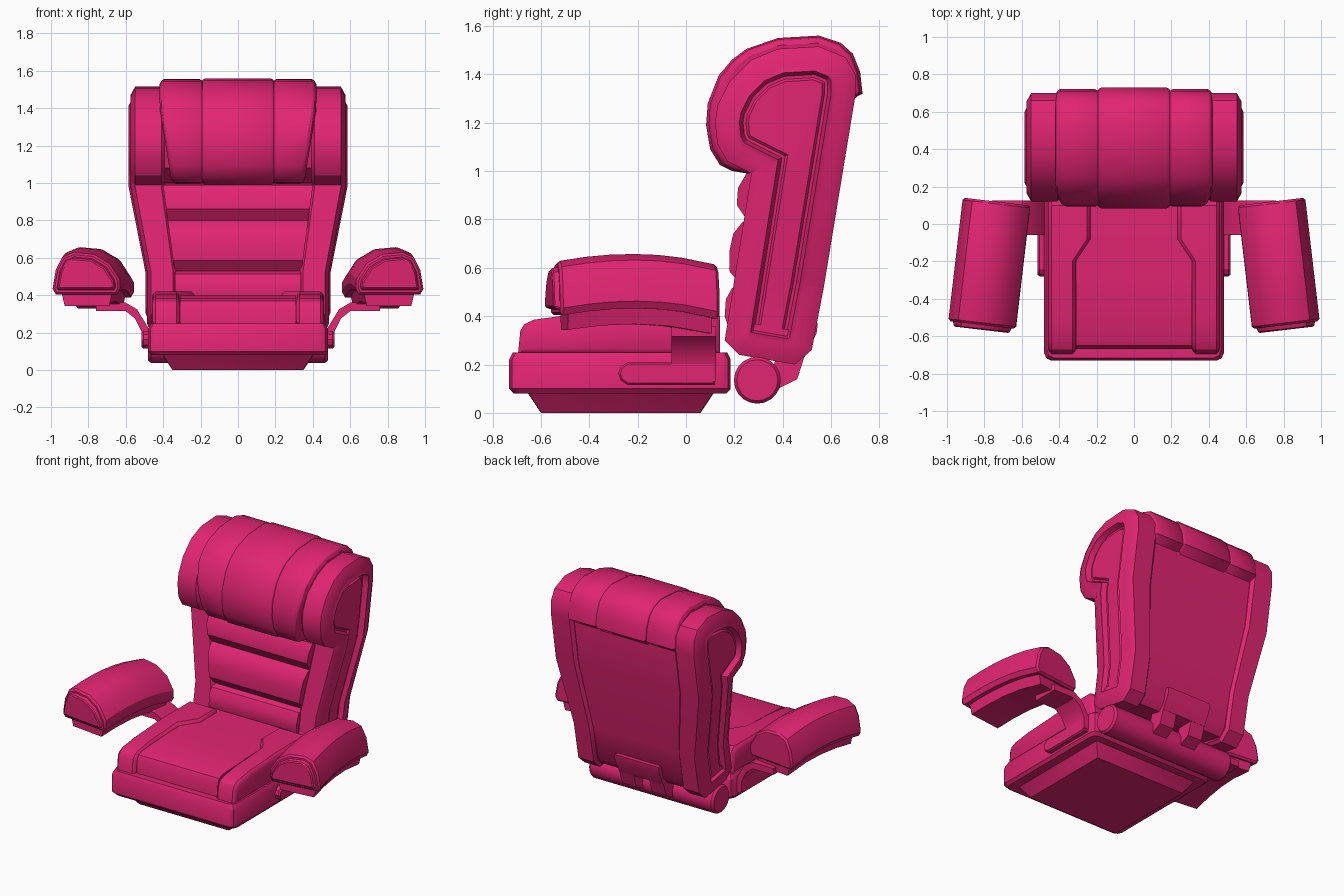
import bpy, bmesh, math
from mathutils import Vector, Matrix

if "Cube" in bpy.data.objects:
    bpy.data.objects.remove(bpy.data.objects["Cube"])

pink = bpy.data.materials.new("pink")
PINK = (0.75, 0.018, 0.165, 1)
pink.diffuse_color = PINK
pink.use_nodes = True
pink.node_tree.nodes["Principled BSDF"].inputs["Base Color"].default_value = PINK


def finish(name, bm, mirror=False, angle=30):
    """Turn a bmesh into a shaded object, optionally mirrored across x."""
    bmesh.ops.recalc_face_normals(bm, faces=bm.faces)
    mesh = bpy.data.meshes.new(name)
    bm.to_mesh(mesh)
    bm.free()
    ob = bpy.data.objects.new(name, mesh)
    bpy.context.collection.objects.link(ob)
    mesh.materials.append(pink)
    if mirror:
        ob.modifiers.new("Mirror", 'MIRROR').use_clip = False
    bpy.ops.object.select_all(action='DESELECT')
    ob.select_set(True)
    bpy.context.view_layer.objects.active = ob
    bpy.ops.object.shade_smooth_by_angle(angle=math.radians(angle))
    return ob


def loft(rings):
    """Skin closed rings; returns the bmesh and its first and last caps."""
    bm = bmesh.new()
    loops = [[bm.verts.new(p) for p in ring] for ring in rings]
    for a, b in zip(loops, loops[1:]):
        for i in range(len(a)):
            j = (i + 1) % len(a)
            bm.faces.new((a[i], a[j], b[j], b[i]))
    caps = bm.faces.new(loops[0][::-1]), bm.faces.new(loops[-1])
    bmesh.ops.recalc_face_normals(bm, faces=bm.faces)
    return bm, caps


def step(bm, face, steps):
    """Inset a cap repeatedly by (thickness, depth)."""
    for thickness, depth in steps:
        bmesh.ops.inset_region(bm, faces=[face], thickness=thickness, depth=depth,
                               use_even_offset=True, use_boundary=True)


def prism(name, profile, x0, x1, inner=(), outer=(), cuts=(), deform=None, mirror=False):
    """Side profile (y, z) pushed along x, with stepped caps."""
    bm, caps = loft([[(x, y, z) for y, z in profile] for x in (x0, x1)])
    step(bm, caps[0], inner)
    step(bm, caps[1], outer)
    for co, no in cuts:
        bmesh.ops.bisect_plane(bm, geom=bm.verts[:] + bm.edges[:] + bm.faces[:],
                               dist=1e-4, plane_co=co, plane_no=no)
    if deform:
        for v in bm.verts:
            v.co.x = deform(v.co)
    return finish(name, bm, mirror)


def ramp(v, a, b):
    return min(1, max(0, (v - a) / (b - a)))


# Base: tapered foot and chamfered tray
def slab(name, levels, cy, cut):
    rings = []
    for z, hx, hy in levels:
        pts = []
        for sx, sy in ((1, 1), (-1, 1), (-1, -1), (1, -1)):
            arc = [(hx - cut, hy), (hx - cut * .3, hy - cut * .3), (hx, hy - cut)]
            if sx * sy > 0:
                arc.reverse()
            pts += [(sx * x, cy + sy * y, z) for x, y in arc]
        rings.append(pts)
    finish(name, loft(rings)[0])


slab("base_foot", [(0, .35, .33), (.09, .41, .39)], -.27, .01)
slab("base_tray", [(.08, .465, .44), (.1, .48, .458), (.22, .48, .458), (.25, .465, .443)],
     -.273, .04)

# Seat cushion and side bolsters that widen toward the back
ROUND = [(.01, .012), (.015, .008)]
prism("seat_cushion", [(-.67, .24), (-.665, .34), (-.65, .37), (-.61, .385), (-.3, .4),
                       (.14, .4), (.14, .24)], -.31, .31)
prism("seat_bolster", [(-.695, .24), (-.685, .34), (-.67, .365), (-.63, .385), (-.5, .403),
                       (-.2, .42), (.1, .42), (.14, .38), (.14, .24)], .33, .44,
      inner=ROUND, outer=ROUND, mirror=True,
      cuts=[((0, y, 0), (0, 1, 0)) for y in (-.2, -.08)],
      deform=lambda c: c.x - (.08 * ramp(c.y, -.2, -.08) if c.x < .38 else 0))


# Backrest: everything narrows below the headrest
def waist(c):
    return c.x * (.845 + .155 * ramp(c.z, .52, .98))


KNEES = [((0, 0, z), (0, 0, 1)) for z in (.52, .98)]

prism("backrest_wing", [(.16, .3), (.22, .24), (.45, .2), (.52, .26), (.57, .52), (.7, 1.31),
                        (.7, 1.4), (.66, 1.47), (.55, 1.515), (.38, 1.505), (.27, 1.46),
                        (.18, 1.37), (.13, 1.27), (.12, 1.2), (.13, 1.11), (.17, 1.04),
                        (.27, .99)], .41, .55,
      inner=[(.02, .02)],
      outer=[(.045, .025), (.035, 0), (.02, .01), (.015, -.035), (.012, 0), (.01, .012)],
      cuts=KNEES, deform=waist, mirror=True)
prism("backrest_panel", [(.25, .27), (.45, .23), (.495, .28), (.55, .52), (.675, 1.31),
                         (.66, 1.42), (.3, 1.42), (.2, 1.2), (.22, 1.08), (.33, 1)],
      -.42, .42, cuts=KNEES, deform=waist)
prism("lumbar_cushion", [(.36, 1), (.25, .99), (.215, .93), (.21, .86), (.25, .8), (.23, .785),
                         (.195, .74), (.18, .67), (.18, .585), (.225, .53), (.19, .515),
                         (.165, .47), (.16, .4), (.18, .34), (.23, .31), (.38, .31)],
      -.4, .4, cuts=KNEES, deform=waist)

# Headrest rolls wrapped over the top
ROLL = [(.25, .99), (.19, 1), (.14, 1.025), (.1, 1.09), (.083, 1.19), (.09, 1.28), (.135, 1.395),
        (.19, 1.46), (.25, 1.505), (.38, 1.55), (.55, 1.56), (.64, 1.53), (.69, 1.485),
        (.72, 1.41), (.73, 1.32), (.71, 1.31), (.35, 1)]
PILLOW = [(.008, .014), (.018, .01)]
prism("headrest_middle", ROLL, -.175, .175, PILLOW, PILLOW)
prism("headrest_side", [(.42 + (y - .42) * .97, 1.25 + (z - 1.25) * .985) for y, z in ROLL],
      .205, .395, PILLOW, PILLOW, mirror=True,
      deform=lambda c: c.x - (.065 * ramp(-c.z, -1.4, -1.0) if c.x > .3 and c.y < .45 else 0))

# Hinge tube and its forked bracket
tube = [(.295 + .097 * math.cos(a), .135 + .097 * math.sin(a))
        for a in (i * math.tau / 20 for i in range(20))]
prism("hinge_tube", tube, -.465, .465, [(.012, .015)], [(.012, .015)])
prism("hinge_fork", [(.32, .07), (.4, .11), (.46, .14), (.495, .25), (.38, .25)],
      .06, .17, mirror=True)
prism("hinge_crossbar", [(.38, .23), (.49, .23), (.54, .33), (.545, .37), (.42, .37)], -.17, .17)

# Arm mounts on the tray sides
prism("arm_mount", [(.12, .115), (.12, .21), (-.24, .21), (-.27, .19), (-.28, .163),
                    (-.27, .135), (-.24, .115)], .46, .505, outer=[(.008, .01)], mirror=True)
strut = [(.47, .13), (.515, .13), (.515, .205), (.55, .275), (.6, .315), (.76, .315),
         (.76, .36), (.6, .36), (.54, .325), (.47, .21)]
finish("arm_strut", loft([[(x, y, z) for x, z in strut] for y in (-.06, .125)])[0], True)


# Armrests: arched pads turned slightly outward
def arm_part(name, section, stations, front=(), back=()):
    def arch(v):
        return .432 - (.3 if v < 0 else .38) * v * v
    rings = [[(u, v, arch(v) + z) for u, z in section] for v in stations]
    bm, caps = loft(rings)
    step(bm, caps[0], front)
    step(bm, caps[1], back)
    bm.transform(Matrix.Translation((.775, -.225, 0)) @ Matrix.Rotation(math.radians(6.7), 4, 'Z'))
    finish(name, bm, True)


pad = [(-.165, 0), (-.182, .03), (-.18, .08), (-.125, .165), (-.04, .215), (.07, .225),
       (.13, .2), (.165, .13), (.182, .03), (.165, 0)]
arm_part("armrest_pad", pad, [-.305, -.2, -.1, 0, .1, .2, .335],
         front=[(.012, .012), (.012, 0), (.006, .02), (.008, .006)], back=[(.012, .012)])
arm_part("armrest_underplate", [(-.12, -.065), (-.14, .02), (.14, .02), (.12, -.065)],
         [-.28, -.14, 0, .14, .32])
